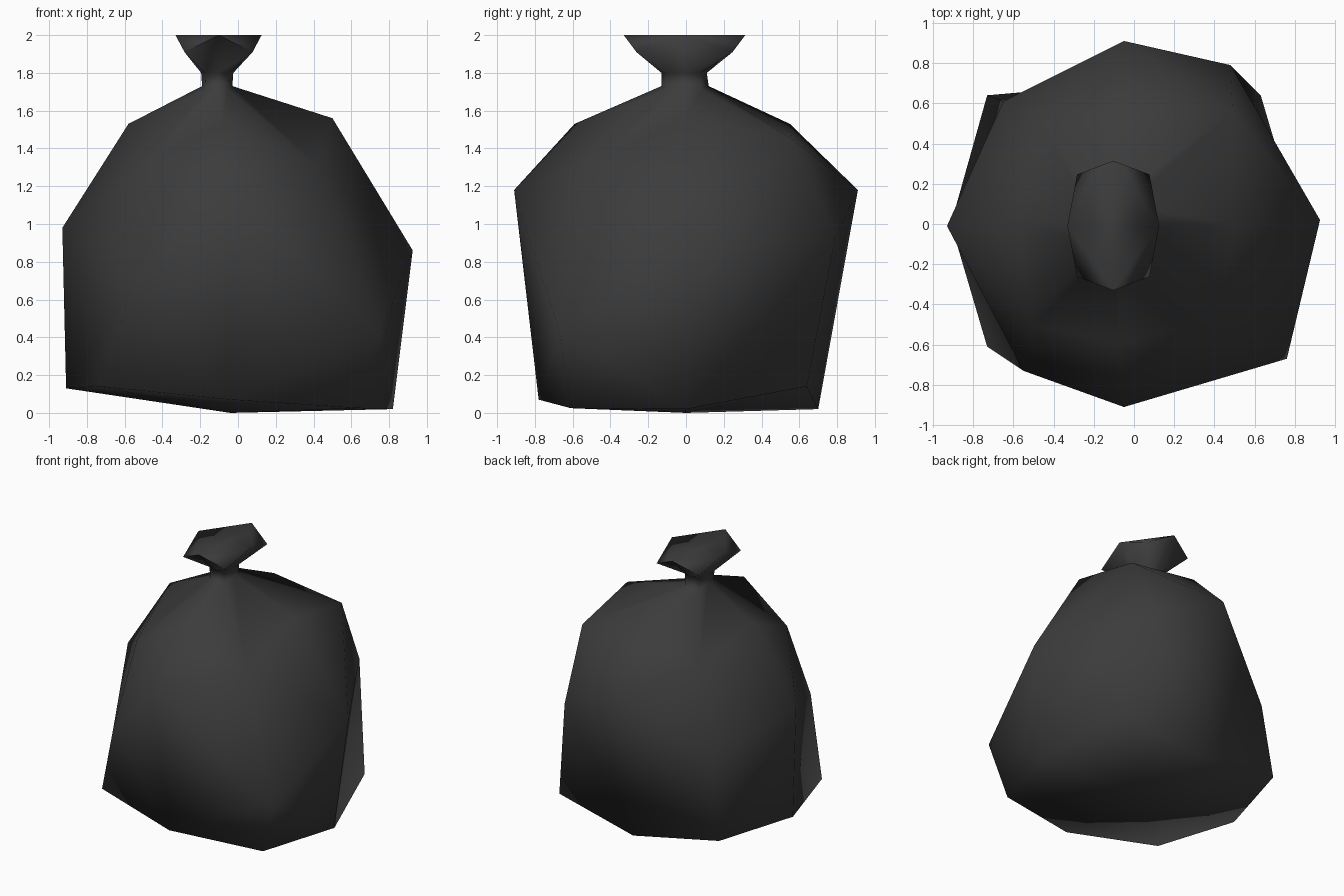
import bpy, bmesh, math

if "Cube" in bpy.data.objects:
    bpy.data.objects.remove(bpy.data.objects["Cube"])

# One dark plastic colour for the whole sack
plastic = bpy.data.materials.new("black plastic")
plastic.diffuse_color = (0.045, 0.045, 0.045, 1)
plastic.use_nodes = True
plastic.node_tree.nodes["Principled BSDF"].inputs["Base Color"].default_value = plastic.diffuse_color


def oval(cx, cy, rx, ry, z_card, z_diag, k=0.74):
    """Eight-point oval ring; even points lie on the axes, odd ones between."""
    ring = []
    for i in range(8):
        a = math.pi * i / 4
        c, s = math.cos(a), math.sin(a)
        f = 1 if i % 2 == 0 else k / math.cos(math.pi / 4)
        ring.append((cx + rx * c * f, cy + ry * s * f, z_diag if i % 2 else z_card))
    return ring


# Slumped body sections, starting at +x and going counter-clockwise
base = [(0.82, 0.0, 0.02), (0.63, 0.64, 0.14), (-0.04, 0.70, 0.02), (-0.73, 0.64, 0.14),
        (-0.91, 0.0, 0.13), (-0.73, -0.61, 0.14), (-0.04, -0.78, 0.07), (0.64, -0.61, 0.025)]
belly = [(0.925, 0.02, 0.86), (0.48, 0.79, 0.93), (-0.05, 0.91, 1.18), (-0.65, 0.61, 0.70),
         (-0.93, -0.01, 0.98), (-0.55, -0.73, 0.70), (-0.05, -0.91, 1.18), (0.76, -0.67, 0.43)]
shoulder = [(0.50, 0.0, 1.56), (0.49, 0.56, 1.45), (-0.08, 0.55, 1.53), (-0.45, 0.49, 1.36),
            (-0.58, 0.0, 1.53), (-0.51, -0.50, 1.30), (-0.08, -0.59, 1.53), (0.41, -0.49, 1.32)]
# Tied neck and flared mouth
neck_low = oval(-0.11, -0.005, 0.08, 0.125, 1.73, 1.71)
neck_high = oval(-0.11, -0.01, 0.085, 0.12, 1.80, 1.80)
mouth = oval(-0.103, -0.008, 0.228, 0.322, 2.0, 1.91, 0.79)

bm = bmesh.new()
rings = [[bm.verts.new(p) for p in r]
         for r in (base, belly, shoulder, neck_low, neck_high, mouth)]

# Walls: folds run up to the in-between points low down, down to axis points higher up
for level, (low, high) in enumerate(zip(rings, rings[1:])):
    for i in range(8):
        j = (i + 1) % 8
        a, b, c, d = low[i], low[j], high[j], high[i]
        if level >= 2:
            bm.faces.new((a, b, c, d))
        elif i % 2 == 0:
            bm.faces.new((a, b, c))
            bm.faces.new((a, c, d))
        else:
            bm.faces.new((a, b, d))
            bm.faces.new((b, c, d))

# Underside fan
under = bm.verts.new((-0.04, 0, 0))
for i in range(8):
    bm.faces.new((under, rings[0][(i + 1) % 8], rings[0][i]))

# Closed mouth: flat centre with folded-down corners
top = rings[-1]
bm.faces.new([top[i] for i in (0, 2, 4, 6)])
for i in range(0, 8, 2):
    bm.faces.new((top[i], top[i + 1], top[(i + 2) % 8]))

bmesh.ops.recalc_face_normals(bm, faces=bm.faces)
mesh = bpy.data.meshes.new("garbage_bag")
bm.to_mesh(mesh)
bm.free()
mesh.materials.append(plastic)
bag = bpy.data.objects.new("garbage_bag", mesh)
bpy.context.collection.objects.link(bag)
bpy.context.view_layer.objects.active = bag
bag.select_set(True)
bpy.ops.object.shade_smooth_by_angle(angle=math.radians(105))
